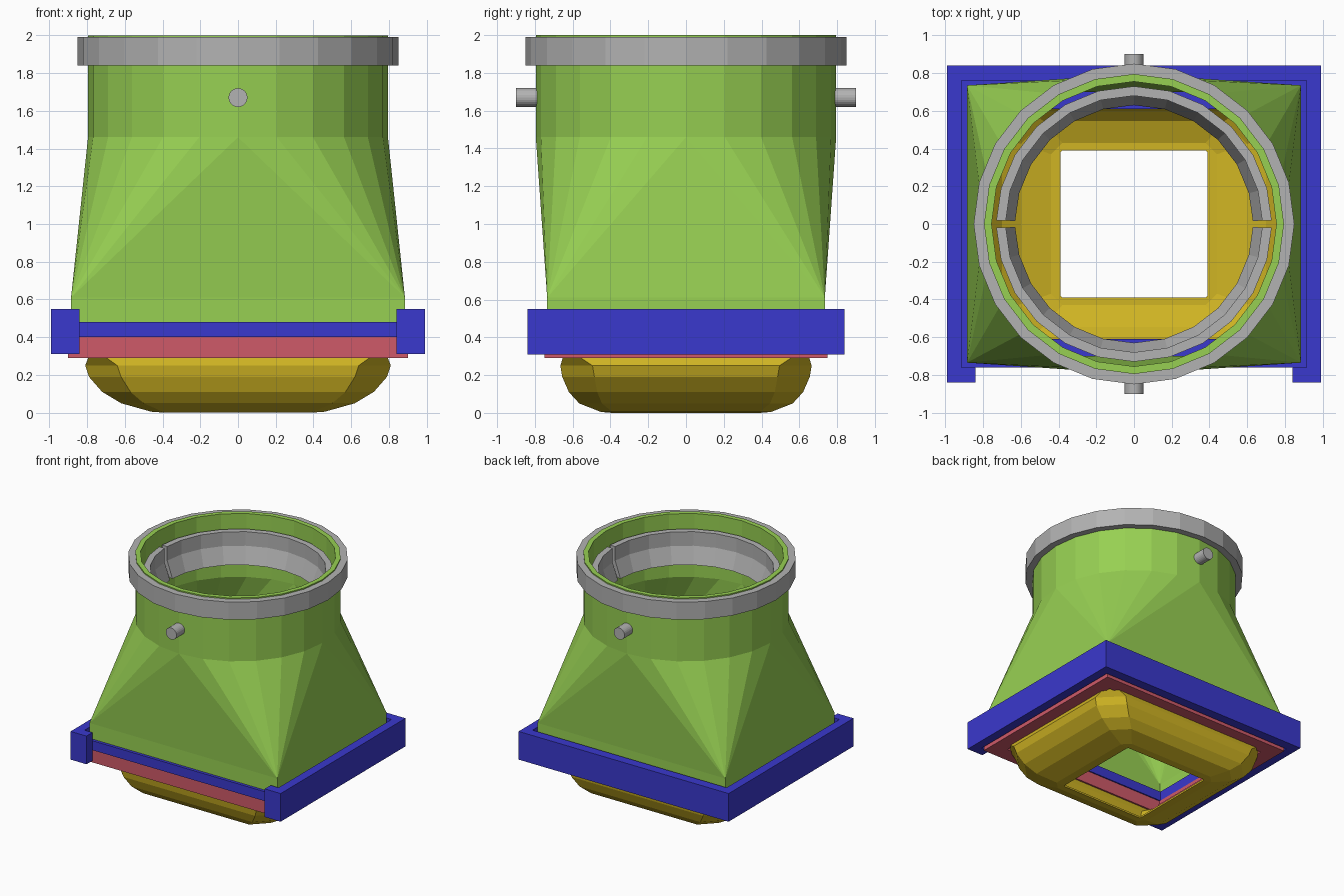
import bpy, bmesh, math

if "Cube" in bpy.data.objects:
    bpy.data.objects.remove(bpy.data.objects["Cube"])

def material(name, rgb):
    m = bpy.data.materials.new(name)
    m.diffuse_color = (*rgb, 1)
    m.use_nodes = True
    m.node_tree.nodes["Principled BSDF"].inputs["Base Color"].default_value = m.diffuse_color
    return m

GREEN = material("green", (0.31, 0.63, 0.085))
BLUE = material("blue", (0.042, 0.04, 0.61))
RED = material("red", (0.62, 0.10, 0.14))
YELLOW = material("yellow", (0.63, 0.46, 0.017))
GREY = material("grey", (0.45, 0.45, 0.45))


def loft(name, loops, mat, wrap=True, caps=False):
    """Skin closed loops of points; wrap joins the last loop to the first."""
    bm = bmesh.new()
    rows = [[bm.verts.new(p) for p in loop] for loop in loops]
    n = len(rows[0])
    for k in range(len(rows) if wrap else len(rows) - 1):
        a, b = rows[k], rows[(k + 1) % len(rows)]
        for i in range(n):
            j = (i + 1) % n
            bm.faces.new((a[i], a[j], b[j], b[i]))
    if caps:
        bm.faces.new(rows[0])
        bm.faces.new(rows[-1])
    bmesh.ops.remove_doubles(bm, verts=bm.verts, dist=1e-5)
    bmesh.ops.recalc_face_normals(bm, faces=bm.faces)
    me = bpy.data.meshes.new(name)
    bm.to_mesh(me)
    bm.free()
    me.materials.append(mat)
    ob = bpy.data.objects.new(name, me)
    bpy.context.collection.objects.link(ob)
    return ob


def rect(hx, hy, z):
    return [(hx, hy, z), (-hx, hy, z), (-hx, -hy, z), (hx, -hy, z)]


def frame(name, outer, inner, z0, z1, mat):
    return loft(name, [rect(*outer, z0), rect(*outer, z1),
                       rect(*inner, z1), rect(*inner, z0)], mat)


def box(name, x0, x1, y0, y1, z0, z1, mat):
    loops = [[(x0, y0, z), (x1, y0, z), (x1, y1, z), (x0, y1, z)] for z in (z0, z1)]
    return loft(name, loops, mat, wrap=False, caps=True)


def revolve(name, profile, angles, mat, full):
    loops = [[(r * math.cos(a), r * math.sin(a), z) for r, z in profile] for a in angles]
    return loft(name, loops, mat, wrap=full, caps=not full)


STEP = math.radians(15)

# Square-to-round duct: each quarter of the circle fans down to one corner
def round_loop(r, z):
    return [(r * math.cos((q * 6 + i) * STEP), r * math.sin((q * 6 + i) * STEP), z)
            for q in range(4) for i in range(7)]

def corner_loop(hx, hy, z):
    return [p for p in rect(hx, hy, z) for _ in range(7)]

loft("duct_transition", [
    corner_loop(0.885, 0.735, 0.48), corner_loop(0.885, 0.735, 0.61),
    round_loop(0.795, 1.46), round_loop(0.795, 2.0),
    round_loop(0.755, 2.0), round_loop(0.755, 1.46),
    corner_loop(0.85, 0.70, 0.61), corner_loop(0.85, 0.70, 0.48)], GREEN)

# Outer clamp ring around the collar
revolve("outer_clamp_ring", [(0.79, 1.84), (0.85, 1.84), (0.85, 1.99), (0.79, 1.99)],
        [i * STEP for i in range(24)], GREY, True)

# Split inner ring in two halves
gap = math.radians(1.5)
half = [gap] + [i * STEP for i in range(1, 12)] + [math.pi - gap]
inner_profile = [(0.73, 1.88), (0.68, 1.88), (0.68, 1.76), (0.63, 1.62), (0.66, 1.62), (0.73, 1.74)]
for name, turn in (("inner_ring_back", 0), ("inner_ring_front", math.pi)):
    revolve(name, inner_profile, [a + turn for a in half], GREY, False)

# Pivot pins on front and back
for name, s in (("pin_front", -1), ("pin_back", 1)):
    loops = [[(0.05 * math.cos(i * STEP), s * y, 1.67 + 0.05 * math.sin(i * STEP))
              for i in range(24)] for y in (0.76, 0.90)]
    loft(name, loops, GREY, wrap=False, caps=True)

# Blue flange with side rails, back rail and front stops
frame("flange_plate", (0.915, 0.76), (0.78, 0.61), 0.40, 0.48, BLUE)
for side, s in (("left", -1), ("right", 1)):
    box("rail_" + side, *sorted((s * 0.915, s * 0.99)), -0.84, 0.84, 0.31, 0.55, BLUE)
    box("front_stop_" + side, *sorted((s * 0.84, s * 0.915)), -0.84, -0.76, 0.31, 0.55, BLUE)
box("rail_back", -0.915, 0.915, 0.76, 0.84, 0.31, 0.55, BLUE)

# Red sliding plates
frame("slide_plate_upper", (0.90, 0.75), (0.78, 0.62), 0.365, 0.40, RED)
frame("slide_plate_lower", (0.90, 0.75), (0.77, 0.62), 0.29, 0.365, RED)

# Yellow curved skirt, an inward-rolling shell with cut corners
def chamfered(hx, hy, c, z):
    return [(hx, hy - c, z), (hx - c, hy, z), (c - hx, hy, z), (-hx, hy - c, z),
            (-hx, c - hy, z), (c - hx, -hy, z), (hx - c, -hy, z), (hx, c - hy, z)]

skirt = [(0.79, 0.65, 0.08, 0.30), (0.81, 0.665, 0.17, 0.25), (0.79, 0.655, 0.17, 0.19),
         (0.72, 0.62, 0.15, 0.11), (0.62, 0.565, 0.12, 0.05), (0.46, 0.45, 0.06, 0.005),
         (0.39, 0.39, 0.01, 0.0)]
inside = [(hx - 0.02, hy - 0.02, c, z + 0.01) for hx, hy, c, z in skirt[:-1]]
inside[0] = (0.77, 0.63, 0.08, 0.30)
inside.append((0.39, 0.39, 0.01, 0.015))
loft("curved_skirt", [chamfered(*p) for p in skirt + inside[::-1]], YELLOW)
